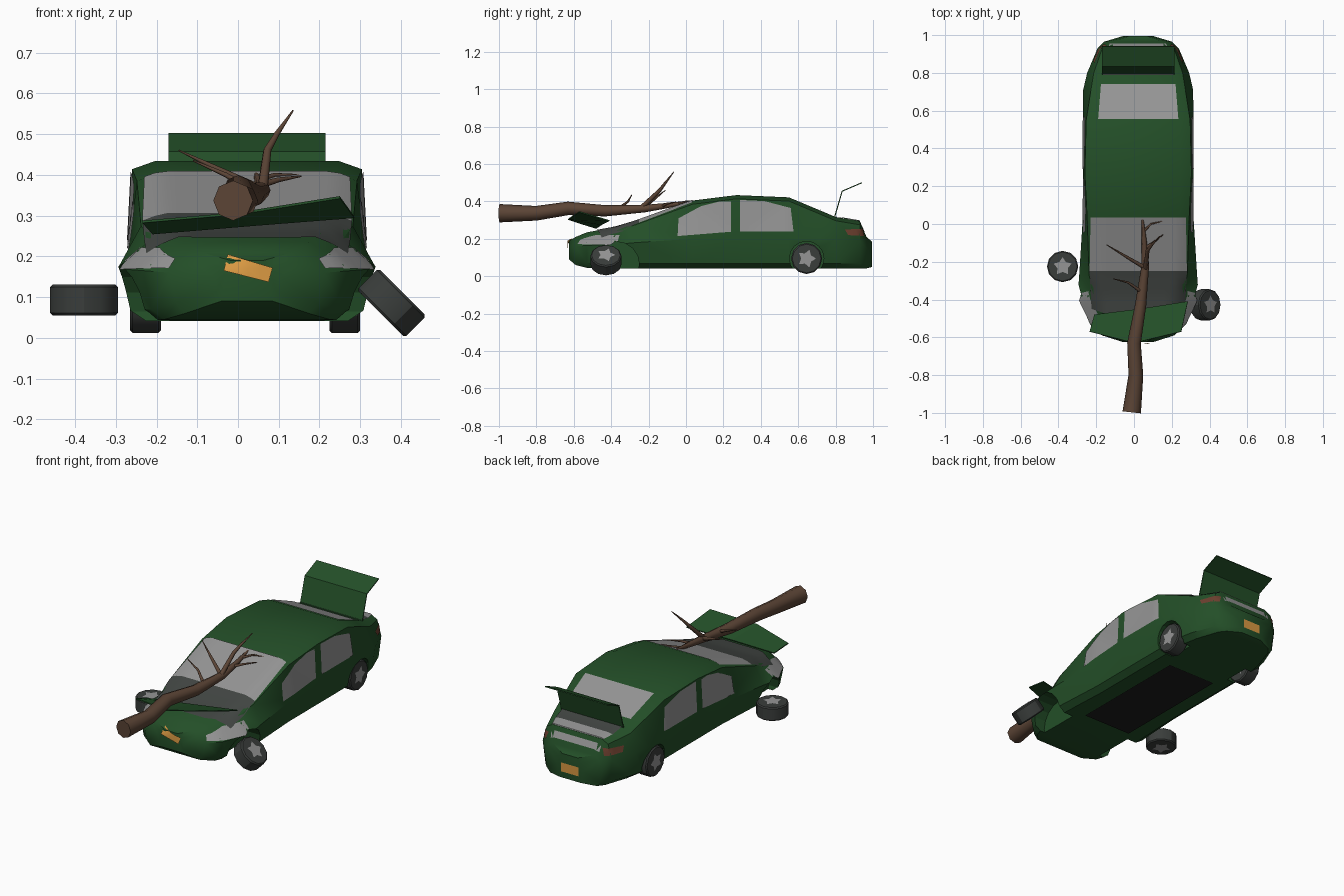
import bpy, bmesh, math
from mathutils import Vector, Matrix
from mathutils.bvhtree import BVHTree

if "Cube" in bpy.data.objects:
    bpy.data.objects.remove(bpy.data.objects["Cube"])

CX = 0.022  # car centre line


def mat(name, r, g, b):
    m = bpy.data.materials.new(name)
    m.diffuse_color = (r, g, b, 1)
    m.use_nodes = True
    m.node_tree.nodes["Principled BSDF"].inputs["Base Color"].default_value = m.diffuse_color
    return m


GREEN = mat("green paint", .017, .078, .021)
GLASS = mat("grey glass", .30, .30, .30)
DARK = mat("dark grey", .055, .062, .057)
TYRE = mat("tyre rubber", .042, .047, .044)
UNDER = mat("underside black", .012, .012, .012)
BARK = mat("bark", .105, .058, .036)
ORANGE = mat("orange plate", .70, .32, .055)
RED = mat("tail light red", .15, .05, .028)


def make(name, bm, material, smooth=None):
    bmesh.ops.recalc_face_normals(bm, faces=bm.faces)
    me = bpy.data.meshes.new(name)
    bm.to_mesh(me)
    bm.free()
    me.materials.append(material)
    ob = bpy.data.objects.new(name, me)
    bpy.context.collection.objects.link(ob)
    bpy.ops.object.select_all(action='DESELECT')
    ob.select_set(True)
    bpy.context.view_layer.objects.active = ob
    if smooth:
        bpy.ops.object.shade_smooth_by_angle(angle=math.radians(smooth))
    return ob


# Body: cross-sections lofted along y: y, top, roof half width, half width, belt z, bottom
stations = [
    (-.625, .19, .05, .08, .15, .09), (-.59, .21, .14, .19, .16, .06),
    (-.53, .235, .19, .255, .165, .045), (-.38, .262, .235, .32, .17, .042),
    (-.27, .295, .26, .312, .18, .042), (.035, .405, .27, .293, .2, .042),
    (.27, .434, .282, .293, .2, .042), (.55, .422, .275, .293, .2, .042),
    (.71, .355, .25, .291, .2, .042), (.80, .317, .235, .27, .2, .042),
    (.93, .295, .19, .215, .19, .042), (.965, .21, .16, .18, .15, .042),
    (.995, .185, .06, .08, .12, .05)]
bm = bmesh.new()
rings = []
for y, top, rw, w, belt, low in stations:
    half = [(rw * .8, top), (rw, top - .02), (w, belt), (w * .92, low + .025), (w * .8, low)]
    ring = half + [(-x, z) for x, z in reversed(half)]
    rings.append([bm.verts.new((CX + x, y, z)) for x, z in ring])
for a, b in zip(rings, rings[1:]):
    for i in range(len(a)):
        j = (i + 1) % len(a)
        bm.faces.new((a[i], a[j], b[j], b[i]))
bm.faces.new(rings[0])
bm.faces.new(rings[-1])
bmesh.ops.recalc_face_normals(bm, faces=bm.faces)
bmesh.ops.triangulate(bm, faces=bm.faces)
tree = BVHTree.FromBMesh(bm)
body = make("car_body", bm, GREEN, 35)


# Wheel arches
def cylinder(r, depth, sides, matrix):
    b = bmesh.new()
    bmesh.ops.create_cone(b, cap_ends=True, segments=sides, radius1=r, radius2=r,
                          depth=depth, matrix=matrix)
    return b


AXLE = Matrix.Rotation(math.radians(90), 4, 'Y')
for y, z, r in ((-.37, .065, .12), (.645, .095, .092)):
    for s in (-1, 1):
        place = Matrix.Translation((CX + s * .31, y, z)) @ AXLE
        cutter = make("arch_cutter", cylinder(r, .24, 16, place), GREEN)
        cutter.hide_render = True
        mod = body.modifiers.new("arch", 'BOOLEAN')
        mod.object = cutter
        mod.operation = 'DIFFERENCE'
        mod.solver = 'EXACT'
        bpy.context.view_layer.objects.active = body
        bpy.ops.object.modifier_apply(modifier=mod.name)
        bpy.data.objects.remove(cutter)


# Plates projected on to the body along a direction
def decal(name, pts, direction, material, mirror=False, lift=.004):
    d = Vector(direction).normalized()
    if abs(d.z) > .5:
        u, v = Vector((1, 0, 0)), Vector((0, 1, 0))
    else:
        u, v = Vector((d.y, -d.x, 0)), Vector((0, 0, 1))
    b = bmesh.new()
    b.faces.new([b.verts.new((p, q, 0)) for p, q in pts])
    for axis in (0, 1):
        lo = min(p[axis] for p in pts)
        hi = max(p[axis] for p in pts)
        n = max(2, round((hi - lo) / .03))
        no = Vector((1 - axis, axis, 0))
        for i in range(1, n):
            bmesh.ops.bisect_plane(b, geom=b.verts[:] + b.edges[:] + b.faces[:],
                                   plane_co=no * (lo + (hi - lo) * i / n), plane_no=no)
    missed = []
    for vert in b.verts:
        start = u * vert.co.x + v * vert.co.y - d * 3
        hit, normal, _, _ = tree.ray_cast(start, d)
        if hit is None:
            missed.append(vert)
        else:
            vert.co = hit - d * lift
    bmesh.ops.delete(b, geom=missed, context='VERTS')
    if mirror:
        extra = bmesh.ops.duplicate(b, geom=b.verts[:] + b.edges[:] + b.faces[:])["geom"]
        for g in extra:
            if isinstance(g, bmesh.types.BMVert):
                g.co.x = 2 * CX - g.co.x
    return make(name, b, material, 35)


DOWN, SIDE = (0, 0, -1), (-1, 0, 0)
decal("windshield", [(-.235, -.25), (.28, -.25), (.275, .035), (-.23, .035)], DOWN, GLASS)
decal("engine_bay", [(-.235, -.25), (-.225, -.45), (-.1, -.49), (.14, -.49), (.27, -.45),
                     (.28, -.25)], DOWN, DARK)
decal("rear_window", [(-.19, .555), (.235, .555), (.22, .74), (-.175, .74)], DOWN, GLASS)
decal("trunk_opening", [(-.165, .79), (.21, .79), (.20, .87), (-.155, .87)], DOWN, DARK)
decal("trunk_floor", [(-.155, .87), (.20, .87), (.17, .955), (-.13, .955)], DOWN, GLASS)
decal("front_side_windows", [(-.045, .215), (.24, .238), (.24, .40), (.18, .40), (.08, .375),
                             (-.04, .31)], SIDE, GLASS, True)
decal("rear_side_windows", [(.29, .24), (.575, .24), (.56, .365), (.42, .402), (.29, .408)],
      SIDE, GLASS, True)
decal("headlights", [(-.26, .172), (-.05, .168), (-.03, .19), (-.05, .222), (-.17, .222),
                     (-.26, .195)], (-1, 1, 0), GLASS, True)
decal("tail_lights", [(.42, .25), (.43, .22), (.53, .215), (.535, .255)], (-1, -1, 0), RED, True)
decal("front_plate", [(-.025, .205), (.085, .172), (.075, .137), (-.035, .165)], (0, 1, 0),
      ORANGE, lift=.009)
decal("rear_plate", [(-.075, .085), (.033, .085), (.033, .135), (-.075, .135)], (0, -1, 0), ORANGE)
decal("underside_panel", [(-.13, -.2), (.17, -.2), (.17, .5), (-.13, .5)], (0, 0, 1), UNDER)


# Bent sheets: crumpled hood and raised trunk lid
def sheet(name, rows):
    b = bmesh.new()
    g = [[b.verts.new(p) for p in row] for row in rows]
    for r, s in zip(g, g[1:]):
        for i in range(len(r) - 1):
            b.faces.new((r[i], r[i + 1], s[i + 1], s[i]))
    ob = make(name, b, GREEN)
    m = ob.modifiers.new("thickness", 'SOLIDIFY')
    m.thickness = .006
    m.offset = 0


sheet("crumpled_hood", [
    [(-.235, -.57, .285), (0, -.63, .305), (.25, -.57, .345)],
    [(-.21, -.48, .257), (.03, -.45, .277), (.285, -.41, .297)]])
sheet("trunk_lid", [[(-.17, y, z), (.215, y, z)]
                    for y, z in ((.795, .318), (.835, .455), (.94, .50))])


# Wheels: tyre with a star hub on each face
def wheel(name, loc, rot):
    b = cylinder(.083, .075, 12, Matrix())
    bmesh.ops.bevel(b, geom=[e for e in b.edges if abs(e.verts[0].co.z - e.verts[1].co.z) < .01],
                    offset=.006, segments=1, affect='EDGES')
    for s in (-1, 1):
        star = []
        for i in range(10):
            a = math.pi * i / 5 + math.pi / 2
            r = .05 if i % 2 == 0 else .029
            star.append(b.verts.new((r * math.cos(a), r * math.sin(a), s * .0405)))
        f = b.faces.new(star if s > 0 else star[::-1])
        f.material_index = 1
    b.transform(Matrix.Translation(loc) @ rot)
    make(name, b, TYRE, 30).data.materials.append(GLASS)


wheel("rear_left_wheel", (-.227, .645, .095), AXLE)
wheel("rear_right_wheel", (.262, .645, .095), AXLE)
wheel("front_left_wheel", (-.378, -.225, .093), Matrix())
wheel("front_right_wheel", (.377, -.428, .086), Matrix.Rotation(math.radians(45), 4, 'Y'))


# Fallen tree: tapered tubes along paths of (x, y, z, radius)
def limb(name, path):
    cu = bpy.data.curves.new(name, 'CURVE')
    cu.dimensions = '3D'
    cu.bevel_depth = 1
    cu.bevel_resolution = 2
    cu.use_fill_caps = True
    sp = cu.splines.new('POLY')
    sp.points.add(len(path) - 1)
    for p, (x, y, z, r) in zip(sp.points, path):
        p.co = (x, y, z, 1)
        p.radius = r
    cu.materials.append(BARK)
    ob = bpy.data.objects.new(name, cu)
    bpy.context.collection.objects.link(ob)
    bpy.ops.object.select_all(action='DESELECT')
    ob.select_set(True)
    bpy.context.view_layer.objects.active = ob
    bpy.ops.object.convert(target='MESH')
    bpy.ops.object.shade_smooth_by_angle(angle=math.radians(50))


limb("tree_trunk", [(-.012, -.997, .337, .049), (.01, -.8, .337, .039), (0, -.63, .363, .036),
                    (.035, -.43, .350, .03), (.06, -.22, .362, .02), (.055, -.1, .378, .014),
                    (.045, .025, .40, .006)])
limb("upright_branch", [(.06, -.24, .365, .013), (.072, -.14, .46, .01), (.095, -.11, .50, .007),
                        (.135, -.065, .558, .002)])
limb("left_branch", [(.055, -.23, .365, .011), (-.03, -.18, .405, .008), (-.145, -.11, .46, .002)])
limb("lower_left_branch", [(.04, -.36, .36, .01), (-.03, -.31, .40, .006), (-.11, -.29, .435, .002)])
limb("right_branch", [(.055, -.13, .375, .009), (.1, -.1, .388, .006), (.155, -.055, .397, .002)])
limb("tip_branch", [(.05, -.04, .388, .007), (.09, 0, .40, .005), (.15, .015, .40, .002)])
